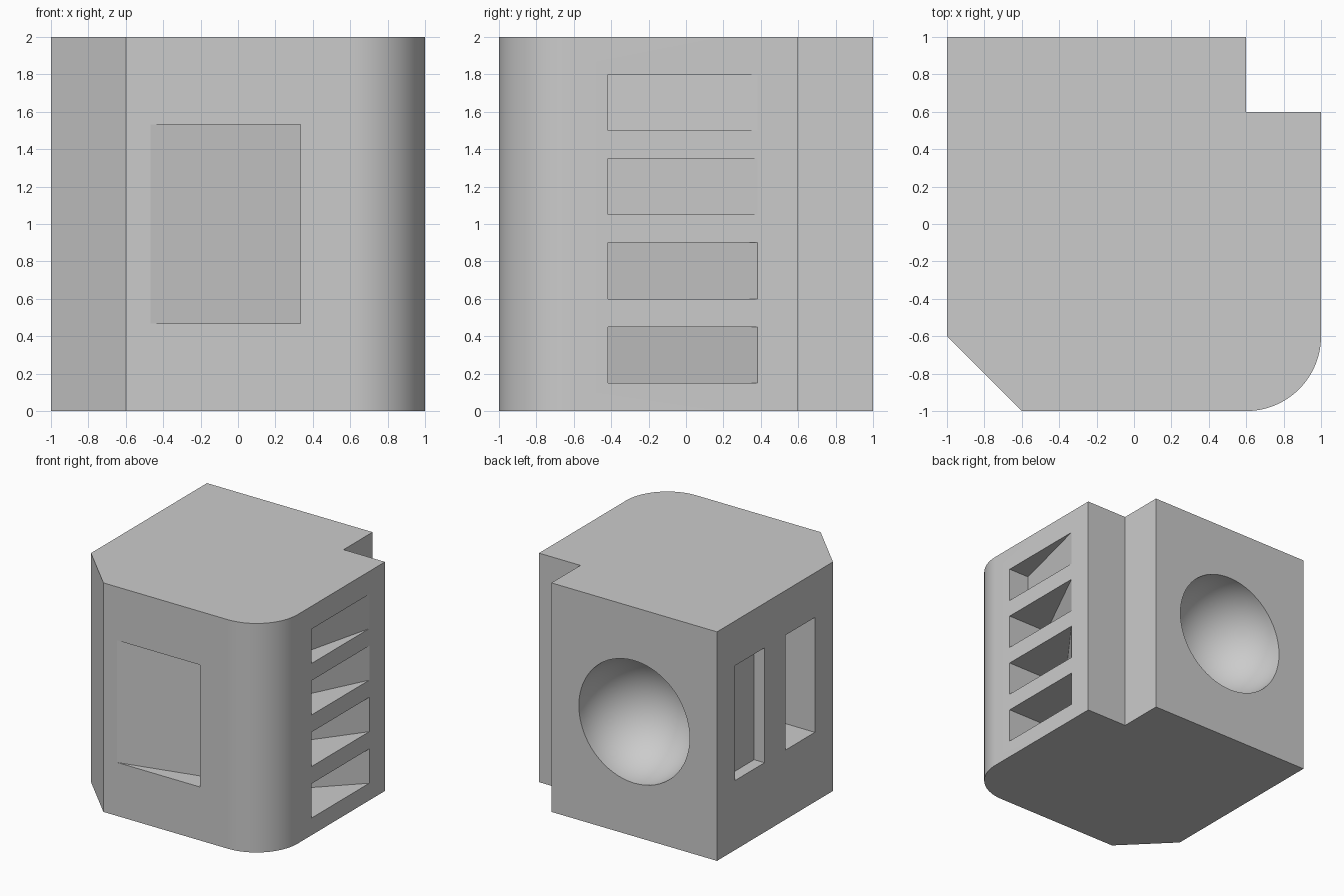
import bpy, bmesh
from math import sin, cos, pi, radians

if "Cube" in bpy.data.objects:
    bpy.data.objects.remove(bpy.data.objects["Cube"], do_unlink=True)

grey = bpy.data.materials.new("plain_grey")
grey.use_nodes = True
grey.diffuse_color = (0.6, 0.6, 0.6, 1)
grey.node_tree.nodes["Principled BSDF"].inputs["Base Color"].default_value = (0.6, 0.6, 0.6, 1)


def make_object(name, bm):
    bmesh.ops.recalc_face_normals(bm, faces=bm.faces)
    mesh = bpy.data.meshes.new(name)
    bm.to_mesh(mesh)
    bm.free()
    mesh.materials.append(grey)
    obj = bpy.data.objects.new(name, mesh)
    bpy.context.collection.objects.link(obj)
    return obj


def prism(name, outline, z0, z1):
    """Extrude a plan outline from z0 to z1."""
    bm = bmesh.new()
    face = bm.faces.new([bm.verts.new((x, y, z0)) for x, y in outline])
    top = bmesh.ops.extrude_face_region(bm, geom=[face])["geom"]
    verts = [v for v in top if isinstance(v, bmesh.types.BMVert)]
    bmesh.ops.translate(bm, verts=verts, vec=(0, 0, z1 - z0))
    return make_object(name, bm)


def wedge(start, length, depth):
    """Triangle in (along, inward) terms, carried slightly past the surface."""
    over = 0.1
    return [(start, -depth * over), (start, depth),
            (start + length * (1 + over), -depth * over)]


# Block: chamfered, rounded, notched and square corners
arc = [(0.6 + 0.4 * cos(a), -0.6 + 0.4 * sin(a))
       for a in (-pi / 2 + i * pi / 48 for i in range(25))]
outline = [(-1, 1), (-1, -0.6), (-0.6, -1)] + arc + [(1, 0.6), (0.6, 0.6), (0.6, 1)]
block = prism("block", outline, 0, 2)

cutters = []

# Ramped pocket on the front, deepest toward +x
ramp = [(-s, -1 + d) for s, d in wedge(-0.333, 0.8, 0.2)]
cutters.append(prism("front_ramp_cutter", ramp, 0.467, 1.533))

# Four side slots, each deeper than the one above
for i in range(4):
    ramp = [(1 - d, s) for s, d in wedge(-0.417, 0.8, 0.8 - 0.2 * i)]
    z = 0.15 + 0.45 * i
    cutters.append(prism("side_slot_cutter", ramp, z, z + 0.3))

# Shallow and deep upright slots on the opposite side
for y, depth in ((0.345, 0.1), (-0.35, 0.4)):
    slot = [(-1.1, y), (-1 + depth, y), (-1 + depth, y + 0.405), (-1.1, y + 0.405)]
    cutters.append(prism("upright_slot_cutter", slot, 0.607, 1.61))

# Round hollow in the back
bm = bmesh.new()
bmesh.ops.create_uvsphere(bm, u_segments=64, v_segments=32, radius=0.535)
bmesh.ops.translate(bm, verts=bm.verts, vec=(-0.2, 1, 1))
cutters.append(make_object("round_hollow_cutter", bm))

# Cut everything out of the block
bpy.ops.object.select_all(action="DESELECT")
bpy.context.view_layer.objects.active = block
block.select_set(True)
for cutter in cutters:
    cutter.hide_render = True
    mod = block.modifiers.new("cut", "BOOLEAN")
    mod.operation = "DIFFERENCE"
    mod.solver = "EXACT"
    mod.object = cutter
    bpy.ops.object.modifier_apply(modifier=mod.name)
    bpy.data.objects.remove(cutter, do_unlink=True)

bpy.ops.object.shade_smooth_by_angle(angle=radians(10))
